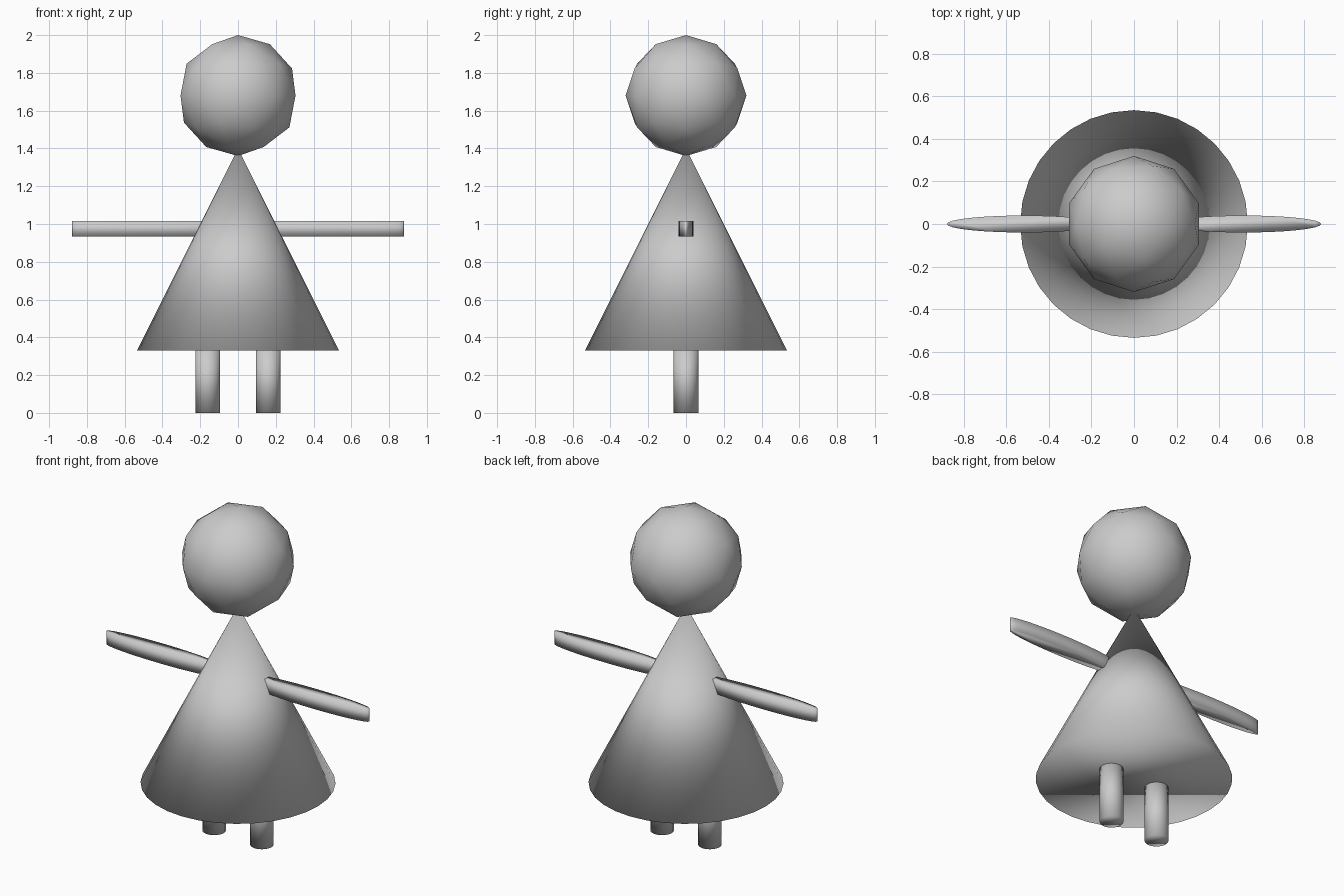
import bpy

if "Cube" in bpy.data.objects:
    bpy.data.objects.remove(bpy.data.objects["Cube"])


def finish(name, scale=(1, 1, 1)):
    """Name the new primitive, scale it and shade it fully smooth."""
    ob = bpy.context.object
    ob.name = name
    ob.scale = scale
    bpy.ops.object.transform_apply(location=False, rotation=False, scale=True)
    bpy.ops.object.shade_smooth()
    return ob


# Head: coarse icosphere
bpy.ops.mesh.primitive_ico_sphere_add(subdivisions=2, radius=0.32, location=(0, 0, 1.68))
finish("head")

# Dress: closed cone
bpy.ops.mesh.primitive_cone_add(vertices=32, radius1=0.535, radius2=0, depth=1.07,
                                location=(0, 0, 0.33 + 0.535))
finish("dress")

for side, label in ((-1, "left"), (1, "right")):
    # Arm: upright cylinder stretched into a thin ellipse
    bpy.ops.mesh.primitive_cylinder_add(vertices=32, radius=1, depth=2,
                                        location=(side * 0.515, 0, 0.975))
    finish(label + "_arm", (0.365, 0.04, 0.04))

    # Leg: plain cylinder reaching just into the dress
    bpy.ops.mesh.primitive_cylinder_add(vertices=32, radius=0.065, depth=0.34,
                                        location=(side * 0.16, 0, 0.17))
    finish(label + "_leg")
